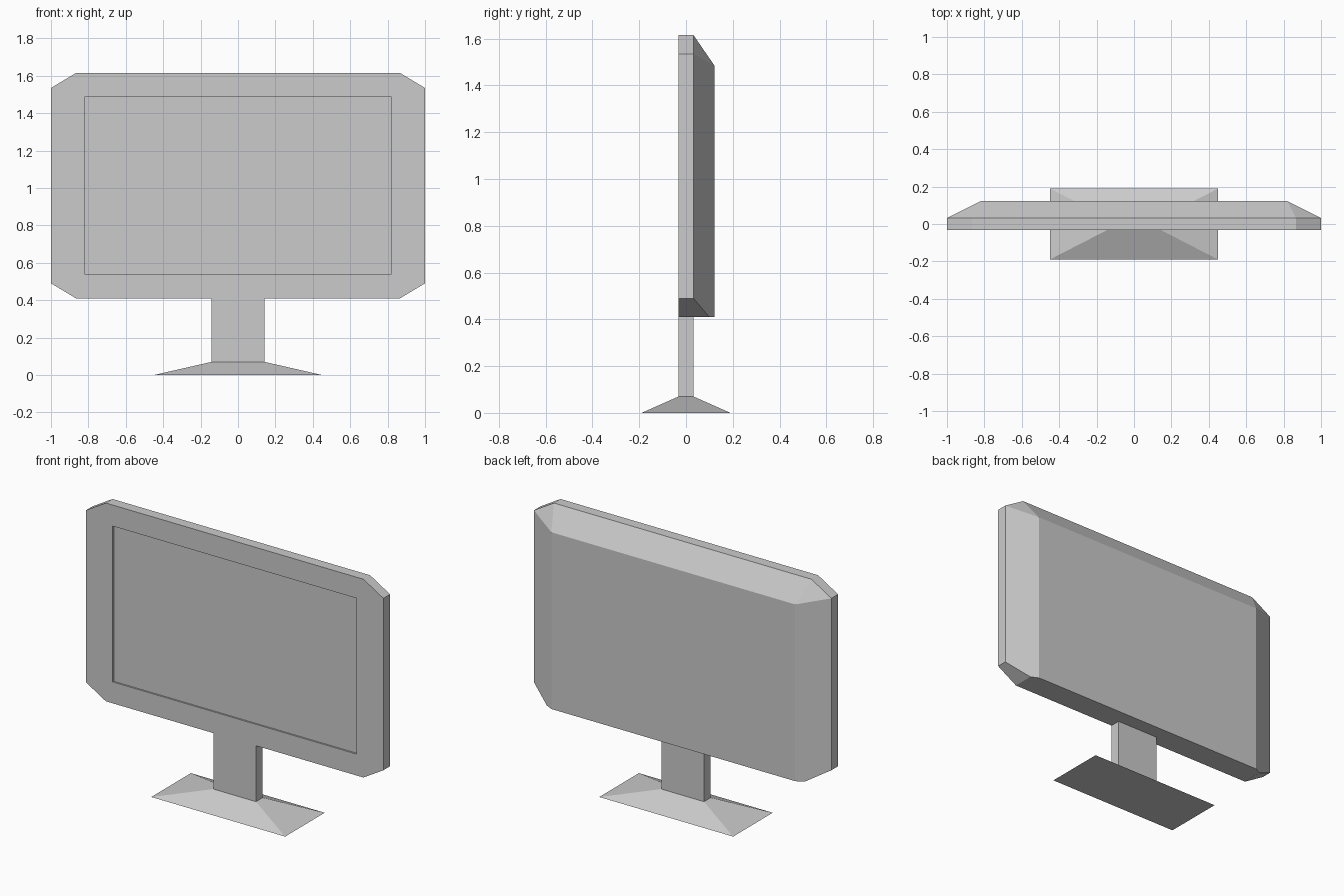
import bpy
import bmesh
from mathutils import Vector

cube = bpy.data.objects.get("Cube")
if cube:
    bpy.data.objects.remove(cube, do_unlink=True)

# Single plastic colour
grey = bpy.data.materials.new("grey_plastic")
grey.use_nodes = True
colour = (0.6, 0.6, 0.6, 1)
grey.diffuse_color = colour
grey.node_tree.nodes["Principled BSDF"].inputs["Base Color"].default_value = colour


def finish(name, bm):
    bmesh.ops.recalc_face_normals(bm, faces=bm.faces[:])
    mesh = bpy.data.meshes.new(name)
    bm.to_mesh(mesh)
    bm.free()
    mesh.materials.append(grey)
    obj = bpy.data.objects.new(name, mesh)
    bpy.context.collection.objects.link(obj)


def tapered_box(name, bottom, top, z0, z1):
    """Box whose bottom and top are rectangles given by half sizes."""
    bm = bmesh.new()
    bmesh.ops.create_cube(bm, size=2)
    for v in bm.verts:
        hx, hy = top if v.co.z > 0 else bottom
        v.co = (v.co.x * hx, v.co.y * hy, z1 if v.co.z > 0 else z0)
    finish(name, bm)


def slice_off(bm, a, b, c):
    """Cut along the plane through three points and cap, keeping the middle."""
    a, b, c = Vector(a), Vector(b), Vector(c)
    normal = (b - a).cross(c - a).normalized()
    if normal.dot(Vector((0, 0, mid)) - a) > 0:
        normal.negate()
    bmesh.ops.bisect_plane(bm, geom=bm.verts[:] + bm.edges[:] + bm.faces[:],
                           dist=1e-5, plane_co=a, plane_no=normal,
                           clear_outer=True)
    rim = [e for e in bm.edges if e.is_boundary]
    if rim:
        bmesh.ops.holes_fill(bm, edges=rim, sides=0)


# Housing dimensions
low, high, mid = 0.41, 1.615, 1.0
cut_low, cut_high, cut_x = 0.49, 1.535, 0.866
front, rim_y, back = -0.032, 0.032, 0.122
back_x, back_top = 0.82, 1.484

# Housing: eight-sided slab
bm = bmesh.new()
half = [(cut_x, low), (1, cut_low), (1, cut_high), (cut_x, high)]
outline = half + [(-x, z) for x, z in reversed(half)]
slab = bm.faces.new([bm.verts.new((x, front, z)) for x, z in outline])
result = bmesh.ops.extrude_face_region(bm, geom=[slab], use_keep_orig=True)
moved = [g for g in result["geom"] if isinstance(g, bmesh.types.BMVert)]
bmesh.ops.translate(bm, verts=moved, vec=(0, back - front, 0))
bmesh.ops.recalc_face_normals(bm, faces=bm.faces[:])

# Sloping facets around the rear
slice_off(bm, (0, rim_y, high), (1, rim_y, high), (0, back, back_top))
for s in (-1, 1):
    slice_off(bm, (s, rim_y, 0), (s, rim_y, 1), (s * back_x, back, 0))
    slice_off(bm, (s * cut_x, rim_y, high), (s, rim_y, cut_high),
              (s * back_x, back, back_top))

# Front frame with a shallow sunken screen
panel = min(bm.faces, key=lambda f: f.calc_center_median().y)
outer = list(panel.edges)
bmesh.ops.delete(bm, geom=[panel], context='FACES_ONLY')
sx, s_low, s_high = 0.82, 0.54, 1.487
ring = [bm.verts.new((x, front, z)) for x, z in
        ((-sx, s_low), (sx, s_low), (sx, s_high), (-sx, s_high))]
inner = [bm.edges.new((ring[i - 1], ring[i])) for i in range(4)]
bmesh.ops.triangle_fill(bm, edges=outer + inner, use_beauty=True,
                        normal=(0, -1, 0))
screen = bm.faces.new(ring)
screen = bmesh.ops.extrude_discrete_faces(bm, faces=[screen])["faces"][0]
bmesh.ops.translate(bm, verts=screen.verts[:], vec=(0, 0.01, 0))
finish("screen_housing", bm)

# Stand
neck = (0.143, 0.032)
tapered_box("stand_neck", neck, neck, 0.07, low)
tapered_box("stand_base", (0.45, 0.19), neck, 0, 0.07)
